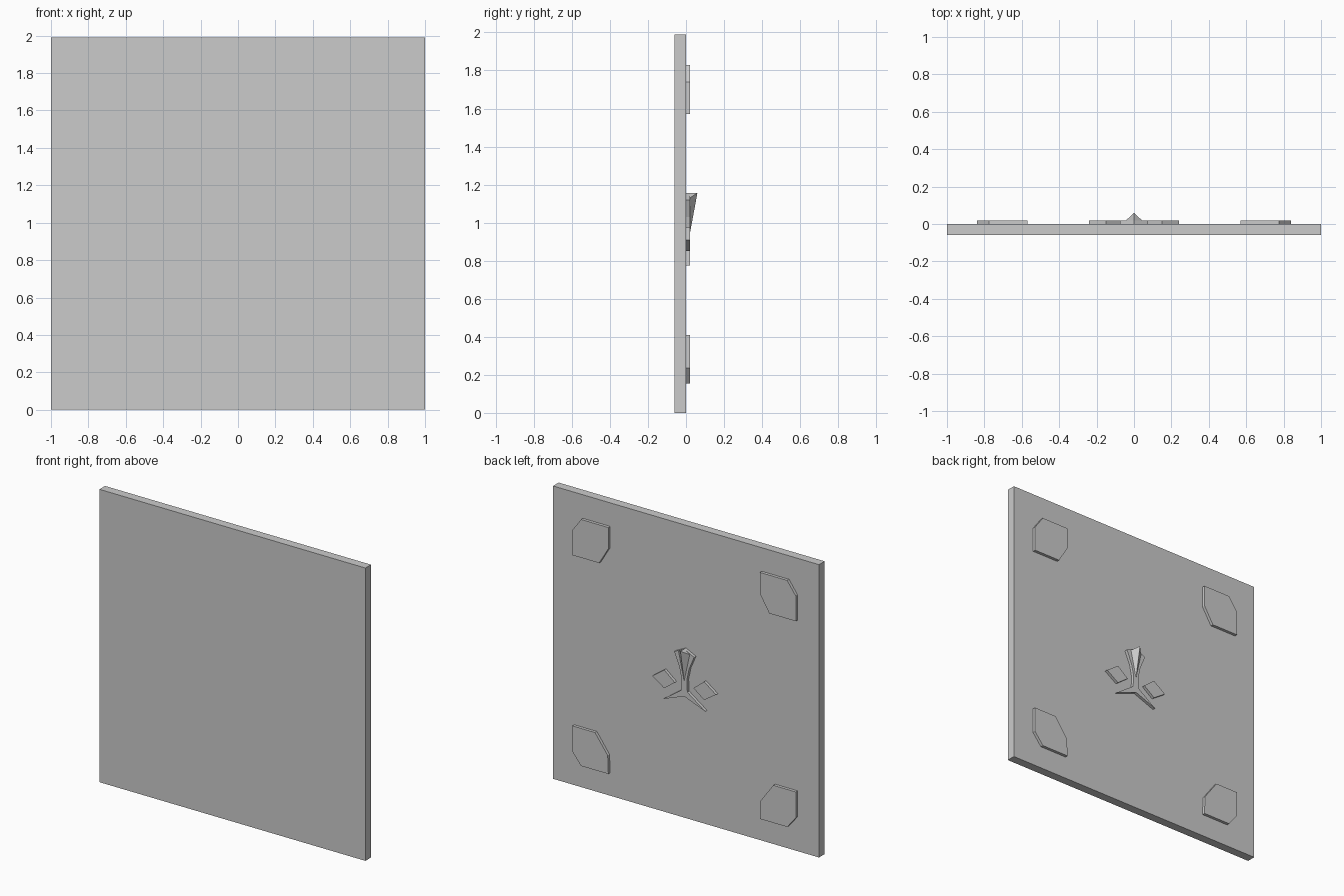
import bpy, bmesh

if "Cube" in bpy.data.objects:
    bpy.data.objects.remove(bpy.data.objects["Cube"])


def new_object(name, bm):
    bmesh.ops.recalc_face_normals(bm, faces=bm.faces)
    mesh = bpy.data.meshes.new(name)
    bm.to_mesh(mesh)
    bm.free()
    obj = bpy.data.objects.new(name, mesh)
    bpy.context.collection.objects.link(obj)
    return obj


def plate(name, outline, y0, y1):
    """Extrude an (x, z) outline along y."""
    bm = bmesh.new()
    face = bm.faces.new([bm.verts.new((x, y0, z)) for x, z in outline])
    ext = bmesh.ops.extrude_face_region(bm, geom=[face])
    verts = [v for v in ext["geom"] if isinstance(v, bmesh.types.BMVert)]
    bmesh.ops.translate(bm, vec=(0, y1 - y0, 0), verts=verts)
    return new_object(name, bm)


def mirrored(points, s):
    return [(s * x, z) for x, z in points]


# Main slab
plate("panel", [(-1, 0), (1, 0), (1, 1.99), (-1, 1.99)], -0.06, 0)

# Raised pads on the back, one of each per side
pads = {
    "upper_pad": [(.84, 1.74), (.775, 1.83), (.57, 1.83),
                  (.57, 1.685), (.64, 1.57), (.84, 1.57)],
    "lower_pad": [(.84, .41), (.67, .41), (.575, .28),
                  (.57, .155), (.775, .155), (.84, .235)],
    "diamond": [(.24, .91), (.15, .975), (.07, .91), (.15, .85)],
}
for name, outline in pads.items():
    for side, s in (("left", -1), ("right", 1)):
        plate(f"{name}_{side}", mirrored(outline, s), 0, 0.02)

# Three-armed centre ornament
half = [(.075, 1.12), (.037, 1.03), (.02, .95), (.024, .87), (.158, .775)]
outline = [(0, 1.157)] + half + [(0, .835)] + mirrored(half[::-1], -1)
plate("centre_ornament", outline, 0, 0.02)

# Tapered ridge rising towards the top of the ornament
bm = bmesh.new()
base = [bm.verts.new(p) for p in
        ((0, 0.02, 1.157), (.042, 0.02, 1.13), (0, 0.02, .94), (-.042, 0.02, 1.13))]
apex = bm.verts.new((0, 0.06, 1.157))
bm.faces.new(base)
for i in range(4):
    bm.faces.new((base[i], base[(i + 1) % 4], apex))
new_object("ornament_ridge", bm)
